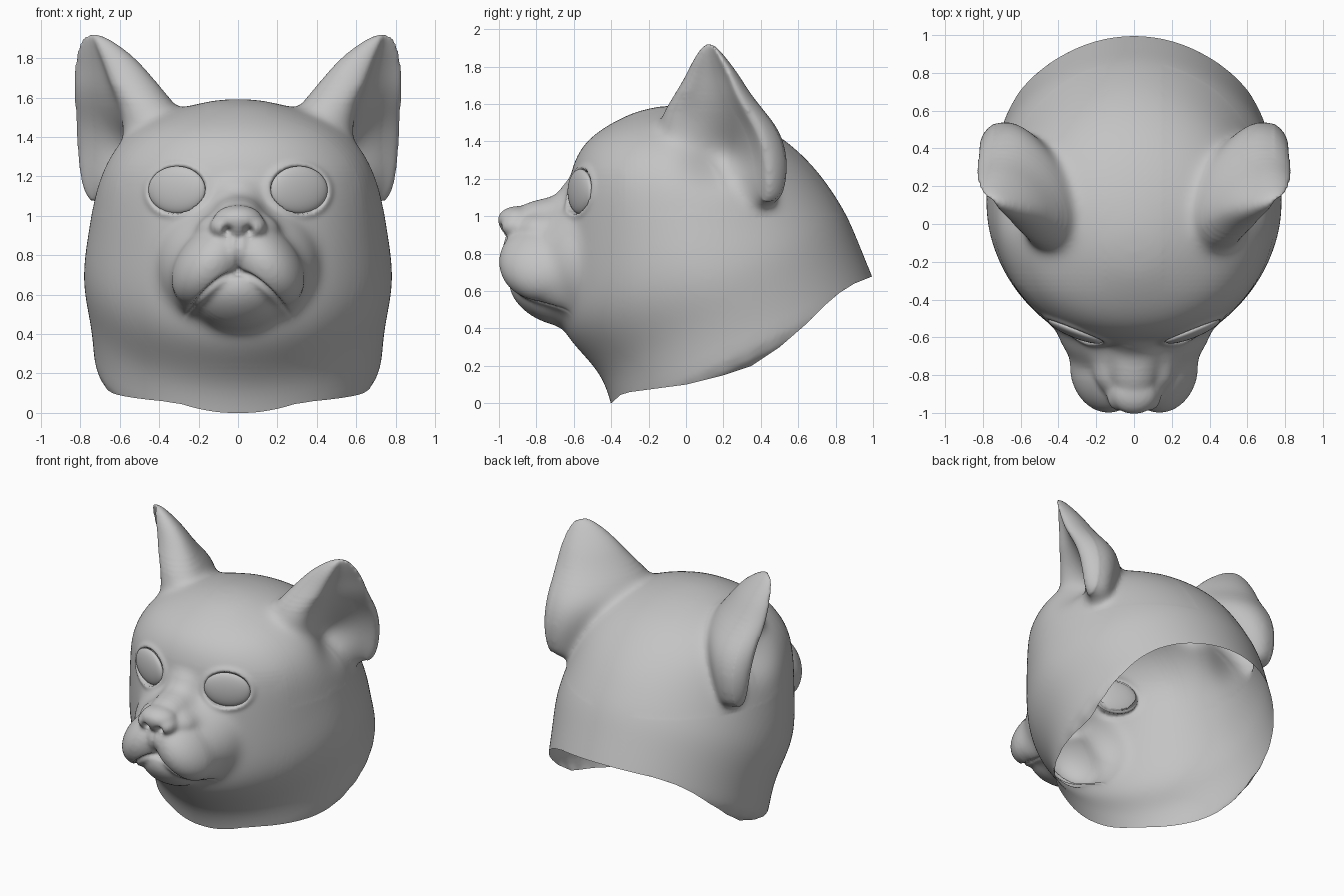
import bpy
import bmesh
from math import cos, sin, pi, exp, copysign, radians
from mathutils import Matrix, Vector

if "Cube" in bpy.data.objects:
    bpy.data.objects.remove(bpy.data.objects["Cube"])

VOXEL = 0.012

clay = bpy.data.materials.new("clay_grey")
clay.use_nodes = True
GREY = (0.55, 0.55, 0.55, 1)
clay.diffuse_color = GREY
clay.node_tree.nodes["Principled BSDF"].inputs["Base Color"].default_value = GREY


def add_object(name, bm):
    mesh = bpy.data.meshes.new(name)
    for face in bm.faces:
        face.smooth = True
    bm.to_mesh(mesh)
    bm.free()
    mesh.materials.append(clay)
    obj = bpy.data.objects.new(name, mesh)
    bpy.context.collection.objects.link(obj)
    return obj


def baked_mesh(obj):
    """Mesh of an object with its modifiers applied; the object is removed."""
    bpy.context.view_layer.update()
    deps = bpy.context.evaluated_depsgraph_get()
    mesh = bpy.data.meshes.new_from_object(obj.evaluated_get(deps))
    bpy.data.objects.remove(obj)
    return mesh


def loft(target, rings):
    """Skin closed rings, subdivide smoothly and add to the target bmesh."""
    bm = bmesh.new()
    rows = [[bm.verts.new(p) for p in ring] for ring in rings]
    n = len(rows[0])
    for low, high in zip(rows, rows[1:]):
        for i in range(n):
            j = (i + 1) % n
            bm.faces.new((low[i], low[j], high[j], high[i]))
    bm.faces.new(rows[0][::-1])
    bm.faces.new(rows[-1])
    bmesh.ops.recalc_face_normals(bm, faces=bm.faces[:])
    obj = add_object("loft_helper", bm)
    sub = obj.modifiers.new("round", 'SUBSURF')
    sub.levels = 2
    target.from_mesh(baked_mesh(obj))


def ellipsoid(bm, centre, radii, axis='X', degrees=0):
    matrix = (Matrix.Translation(centre) @ Matrix.Rotation(radians(degrees), 4, axis)
              @ Matrix.Diagonal((*radii, 1)))
    bmesh.ops.create_uvsphere(bm, u_segments=48, v_segments=32, radius=1, matrix=matrix)


def skull_ring(fy, fz, by, bz, width, power, count=32):
    """Tilted egg-shaped ring from a front point to a back point."""
    cy, ay = (fy + by) / 2, (by - fy) / 2
    points = []
    for k in range(count):
        a = 2 * pi * k / count
        c, s = cos(a), sin(a)
        e = 2 / power if c > 0 else 1
        u = -copysign(abs(c) ** e, c)
        x = width * copysign(abs(s) ** e, s)
        points.append((x, cy + ay * u, (fz + bz) / 2 + u * (bz - fz) / 2))
    return points


head = bmesh.new()

# Skull and neck: front y, front z, back y, back z, half width, bluntness
SKULL = [
    (-.36, -.25, 1.09, .45, .73, 2), (-.40, 0, 1.0, .68, .735, 2),
    (-.46, .16, .93, .85, .76, 1.9), (-.58, .28, .87, 1.0, .79, 1.85),
    (-.70, .42, .79, 1.13, .785, 1.8), (-.70, .72, .71, 1.24, .75, 1.85),
    (-.66, .98, .61, 1.345, .725, 2), (-.635, 1.15, .49, 1.44, .67, 2.2),
    (-.605, 1.29, .36, 1.51, .58, 2.1), (-.54, 1.40, .21, 1.56, .45, 2.1),
    (-.42, 1.49, .08, 1.585, .29, 2), (-.24, 1.575, -.06, 1.597, .1, 2),
]
loft(head, [skull_ring(*row) for row in SKULL])

# Ears: one hollowed section, fitted into a box at each height
SECTION = [(.59, .1), (.27, -.03), (-.03, .17), (.14, .66), (.55, 1.02),
           (.88, .99), (1.03, .8), (.88, .76), (.66, .55), (.56, .3)]
EAR = [  # z, x from, x to, y from, y to
    (1.04, .5, .74, .14, .50), (1.13, .43, .80, 0, .54), (1.3, .33, .825, -.1, .56),
    (1.45, .24, .835, -.17, .52), (1.55, .27, .84, -.15, .44), (1.65, .37, .845, -.07, .35),
    (1.75, .455, .84, -.01, .29), (1.83, .54, .83, .03, .23),
    (1.89, .63, .805, .07, .18), (1.925, .70, .77, .1, .14),
]
for side in (1, -1):
    loft(head, [[(side * (x0 + u * (x1 - x0)), y0 + v * (y1 - y0), z) for u, v in SECTION]
                for z, x0, x1, y0, y1 in EAR])

# Muzzle, chin and nose
ellipsoid(head, (0, -.50, .75), (.42, .35, .36))
ellipsoid(head, (0, -.60, 1.09), (.13, .09, .11))
ellipsoid(head, (0, -.70, 1.0), (.135, .30, .11), 'X', 12)
ellipsoid(head, (0, -.75, .92), (.22, .2, .12))
ellipsoid(head, (0, -.80, .83), (.12, .185, .13))
ellipsoid(head, (0, -.71, .575), (.22, .25, .15), 'X', -25)
ellipsoid(head, (0, -.90, .98), (.125, .108, .075))
for side in (1, -1):
    ellipsoid(head, (side * .135, -.74, .755), (.17, .26, .25), 'Y', side * -40)
    ellipsoid(head, (side * .245, -.66, .64), (.08, .15, .14))
    ellipsoid(head, (side * .08, -.91, .945), (.065, .08, .06))

# Fuse everything into one smooth skin
bmesh.ops.recalc_face_normals(head, faces=head.faces[:])
fused = add_object("head_helper", head)
remesh = fused.modifiers.new("fuse", 'REMESH')
remesh.mode = 'VOXEL'
remesh.voxel_size = VOXEL
smooth = fused.modifiers.new("smooth", 'SMOOTH')
smooth.factor = 0.5
smooth.iterations = 16
skin = bmesh.new()
skin.from_mesh(baked_mesh(fused))

EYE = Vector((.31, -.565, 1.132))
EYE_SIZE = (.155, .038, .12)
EYE_TURN = 22


def eye_radius(p):
    """Distance from the eye centre in eye units, for the mirrored point."""
    if p.y > -.4:
        return 9
    flat = Vector((abs(p.x), p.y, p.z)) - EYE
    local = Matrix.Rotation(radians(-EYE_TURN), 3, 'Z') @ flat
    return ((local.x / EYE_SIZE[0]) ** 2 + (local.z / EYE_SIZE[2]) ** 2) ** .5


def bell(d, width):
    return exp(-(d / width) ** 2)


def is_seam(p, margin):
    """Where the muzzle meets the cheeks and the ears meet the skull."""
    muzzle = -.82 + margin < p.y < -.3 - margin and .15 + margin < p.z < 1.25 - margin
    ear = 1.0 < p.z < 1.66 - margin and .15 < abs(p.x) < .74 and p.y > -.35 + margin
    return muzzle or ear


for margin in (0, .03, .06, .09):
    seam = [v for v in skin.verts if is_seam(v.co, margin)]
    for step in range(14):
        bmesh.ops.smooth_vert(skin, verts=seam, factor=0.5,
                              use_axis_x=True, use_axis_y=True, use_axis_z=True)
skin.normal_update()

# Sculpt the ear hollows, eyelids, lip line, groove under the nose and nostrils
HOLLOW = Vector((.70, .15, 1.32))
moves = []
for v in skin.verts:
    p = v.co
    x = abs(p.x)
    push = 0
    offset = Vector()
    facing = abs(v.normal.x) * .8 - v.normal.y * .6
    if p.y > -.4:
        if p.z > 1 and p.x * v.normal.x > 0 and facing > .3:
            depth = .12 * bell((Vector((x, p.y, p.z)) - HOLLOW).length, .14)
            offset = Vector((-copysign(.8, p.x), .3, 0)) * depth * min(1, (facing - .3) * 3)
    else:
        r = eye_radius(p)
        if r < 1:
            push -= .05 * min(1, (1 - r) / .15)
        elif r < 2:
            push += .009 * bell(r - 1.08, .16)
        if p.y < -.55 and x < .28:
            lip = .71 - .19 * (x / .25) ** 1.6
            push -= .022 * bell(p.z - lip, .015) * min(1, (.28 - x) / .1)
        if p.y < -.85 and .72 < p.z < .9:
            push -= .01 * bell(x, .014)
        offset = v.normal * push
        if p.y < -.85:
            offset.y += .05 * bell(((x - .055) ** 2 + (p.z - .925) ** 2) ** .5, .02)
    moves.append((v, offset))
for v, offset in moves:
    v.co += offset

# Open the neck along its curved rim, and the sockets behind the eyes
RIM = [(-.4, 0), (-.35, .045), (-.3, .06), (0, .1), (.2, .15), (.35, .2), (.5, .3),
       (.65, .43), (.75, .53), (.82, .59), (.9, .64), (1, .68), (1.2, .76)]


def above_rim(p):
    for (y0, z0), (y1, z1) in zip(RIM, RIM[1:]):
        if y0 <= p.y < y1:
            return p.z - z0 - (z1 - z0) * (p.y - y0) / (y1 - y0)
    return p.z


bmesh.ops.triangulate(skin, faces=skin.faces[:])
height = {v: above_rim(v.co) for v in skin.verts}
waste, rim = [], []
for v, h in height.items():
    if h < 0:
        kept = [e.other_vert(v) for e in v.link_edges if height[e.other_vert(v)] >= 0]
        if kept:
            cuts = [v.co.lerp(o.co, h / (h - height[o])) for o in kept]
            rim.append((v, sum(cuts, Vector()) / len(cuts)))
        else:
            waste.append(v)
    elif v.co.z > 1 and eye_radius(v.co) < .8:
        waste.append(v)
for v, position in rim:
    v.co = position
bmesh.ops.delete(skin, geom=waste, context='VERTS')
add_object("head", skin)

# Eyes
for side, name in ((1, "left_eye"), (-1, "right_eye")):
    eye = bmesh.new()
    ellipsoid(eye, (side * EYE.x, EYE.y, EYE.z), EYE_SIZE, 'Z', side * EYE_TURN)
    add_object(name, eye)
